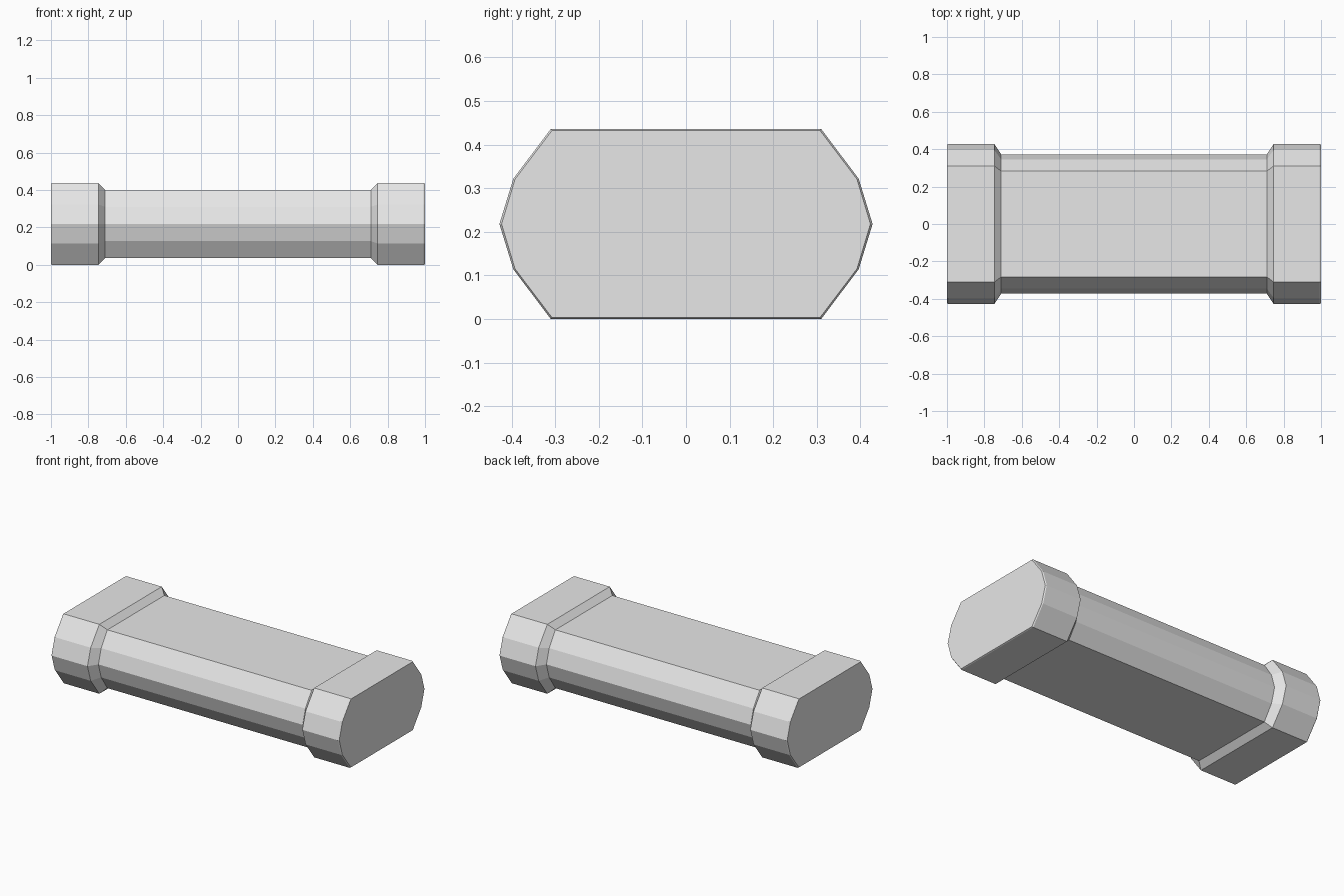
import bpy
import bmesh

cube = bpy.data.objects.get("Cube")
if cube:
    bpy.data.objects.remove(cube, do_unlink=True)

grey = bpy.data.materials.new("light grey")
grey.use_nodes = True
grey.diffuse_color = (0.8, 0.8, 0.8, 1)
grey.node_tree.nodes["Principled BSDF"].inputs["Base Color"].default_value = (0.8, 0.8, 0.8, 1)

MID_Z = 0.218

# Quarter cross-sections (y, z from the middle): flat top edge, shoulder, side tip
COLLAR = [(0.31, 0.218), (0.396, 0.104), (0.428, 0)]
RIM = [(0.307, 0.215), (0.392, 0.103), (0.423, 0)]
SHAFT = [(0.283, 0.183), (0.345, 0.092), (0.372, 0)]


def full_ring(quarter):
    """Mirror a quarter section into a closed ten-sided outline."""
    side = quarter + [(y, -z) for y, z in reversed(quarter[:-1])]
    return side + [(-y, -z) for y, z in side]


def loft(name, stations):
    """Skin a row of cross-sections along x and cap both ends."""
    bm = bmesh.new()
    rings = [[bm.verts.new((x, y, MID_Z + z)) for y, z in full_ring(section)]
             for x, section in stations]
    for a, b in zip(rings, rings[1:]):
        for i in range(len(a)):
            j = (i + 1) % len(a)
            bm.faces.new((a[i], a[j], b[j], b[i]))
    bm.faces.new(rings[0])
    bm.faces.new(rings[-1])
    bmesh.ops.recalc_face_normals(bm, faces=bm.faces)
    mesh = bpy.data.meshes.new(name)
    bm.to_mesh(mesh)
    bm.free()
    mesh.materials.append(grey)
    obj = bpy.data.objects.new(name, mesh)
    bpy.context.collection.objects.link(obj)
    return obj


# One continuous body: slim shaft, tapered steps, wide collars with eased rims
half = [(0.71, SHAFT), (0.747, COLLAR), (0.993, COLLAR), (1.0, RIM)]
loft("collared_bar", [(-x, s) for x, s in reversed(half)] + half)
